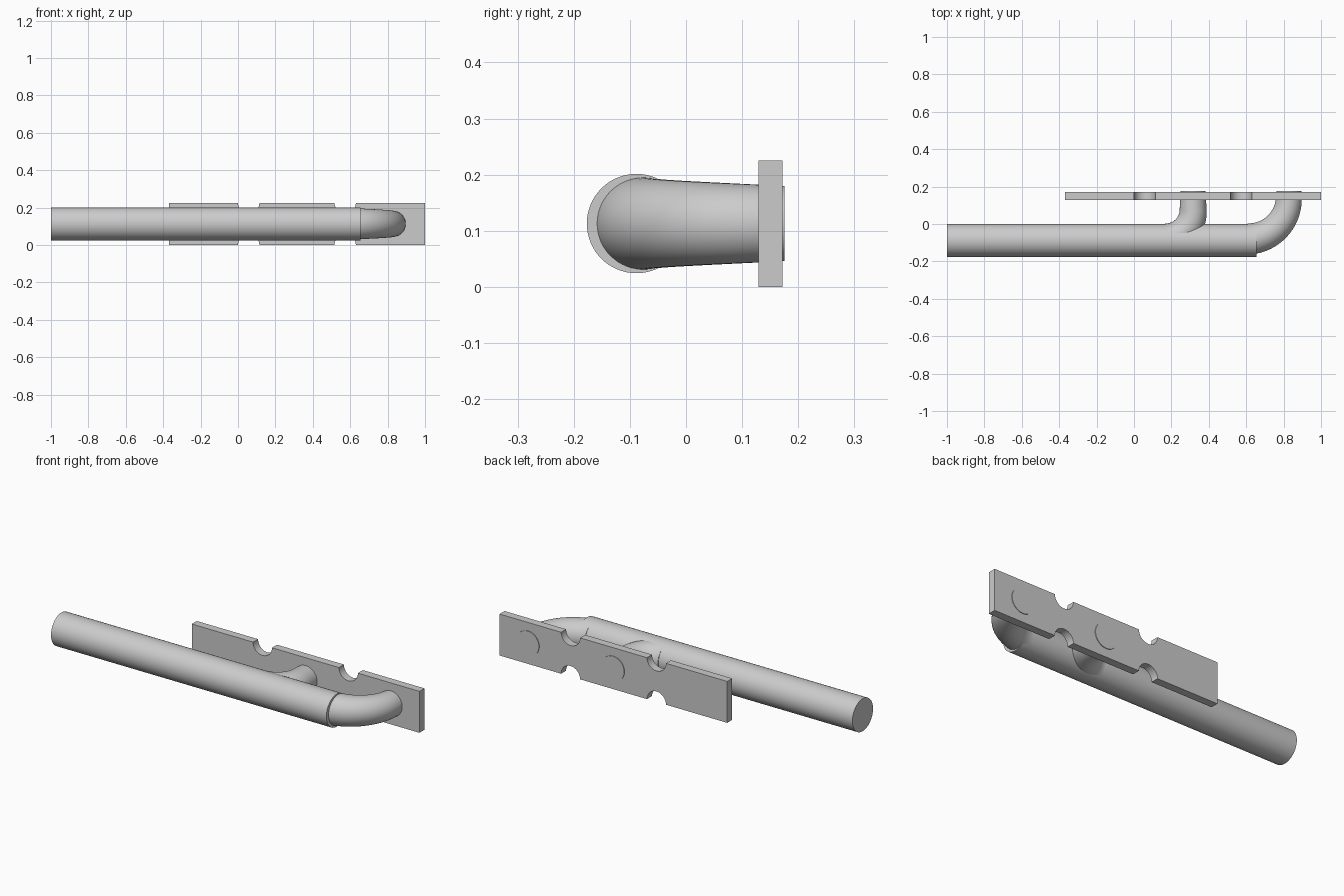
import bpy, bmesh
from math import sin, cos, pi, radians
from mathutils import Vector

if "Cube" in bpy.data.objects:
    bpy.data.objects.remove(bpy.data.objects["Cube"])

ZC = 0.1128      # shared centre height of bar and posts
SIDES = 64


def finish(name, bm, smooth=True):
    bmesh.ops.recalc_face_normals(bm, faces=bm.faces[:])
    mesh = bpy.data.meshes.new(name)
    bm.to_mesh(mesh)
    bm.free()
    obj = bpy.data.objects.new(name, mesh)
    bpy.context.collection.objects.link(obj)
    if smooth:
        bpy.ops.object.select_all(action='DESELECT')
        obj.select_set(True)
        bpy.context.view_layer.objects.active = obj
        bpy.ops.object.shade_smooth_by_angle(angle=radians(30))
    return obj


def sweep(name, stations):
    """Capped round tube through (x, y, heading, radius) stations at height ZC."""
    bm = bmesh.new()
    rings = []
    for x, y, h, r in stations:
        side = Vector((-sin(h), cos(h), 0))
        rings.append([bm.verts.new(Vector((x, y, ZC)) + side * r * cos(a) + Vector((0, 0, r * sin(a))))
                      for a in (2 * pi * i / SIDES for i in range(SIDES))])
    for a, b in zip(rings, rings[1:]):
        for i in range(SIDES):
            j = (i + 1) % SIDES
            bm.faces.new((a[i], a[j], b[j], b[i]))
    bm.faces.new(rings[0])
    bm.faces.new(rings[-1])
    return finish(name, bm)


def bent_post(name, x_end, bend, y_bend, y_end=0.1755, r0=0.084, r1=0.067, steps=28):
    """Tapered quarter bend out of the bar, then straight back through the plate."""
    straight = y_end - y_bend
    total = bend * pi / 2 + straight
    stations = []
    for i in range(steps + 1):
        t = pi / 2 * i / steps
        stations.append((x_end - bend + bend * sin(t), y_bend - bend * cos(t), t,
                         r0 + (r1 - r0) * bend * t / total))
    stations.append((x_end, y_end, pi / 2, r1))
    return sweep(name, stations)


# Grip bar
sweep("grip_bar", [(-1.0, -0.0883, 0, 0.0885), (0.655, -0.0883, 0, 0.0885)])

# Two curved posts
bent_post("end_post", 0.828, 0.222, 0.142)
bent_post("middle_post", 0.316, 0.150, 0.070)

# Mounting plate with half-round notches on both long edges
X0, X1, Y0, Y1, H = -0.368, 1.0, 0.129, 0.172, 0.225
NOTCHES, NR, N = (0.057, 0.573), 0.057, 20
bottom = [(X0, 0)]
for cx in NOTCHES:
    bottom += [(cx - NR * cos(pi * i / N), NR * sin(pi * i / N)) for i in range(N + 1)]
bottom.append((X1, 0))
outline = bottom + [(x, H - z) for x, z in reversed(bottom)]
bm = bmesh.new()
face = bm.faces.new([bm.verts.new((x, Y0, z)) for x, z in outline])
ext = bmesh.ops.extrude_face_region(bm, geom=[face])
bmesh.ops.translate(bm, vec=(0, Y1 - Y0, 0),
                    verts=[v for v in ext["geom"] if isinstance(v, bmesh.types.BMVert)])
finish("mounting_plate", bm)
